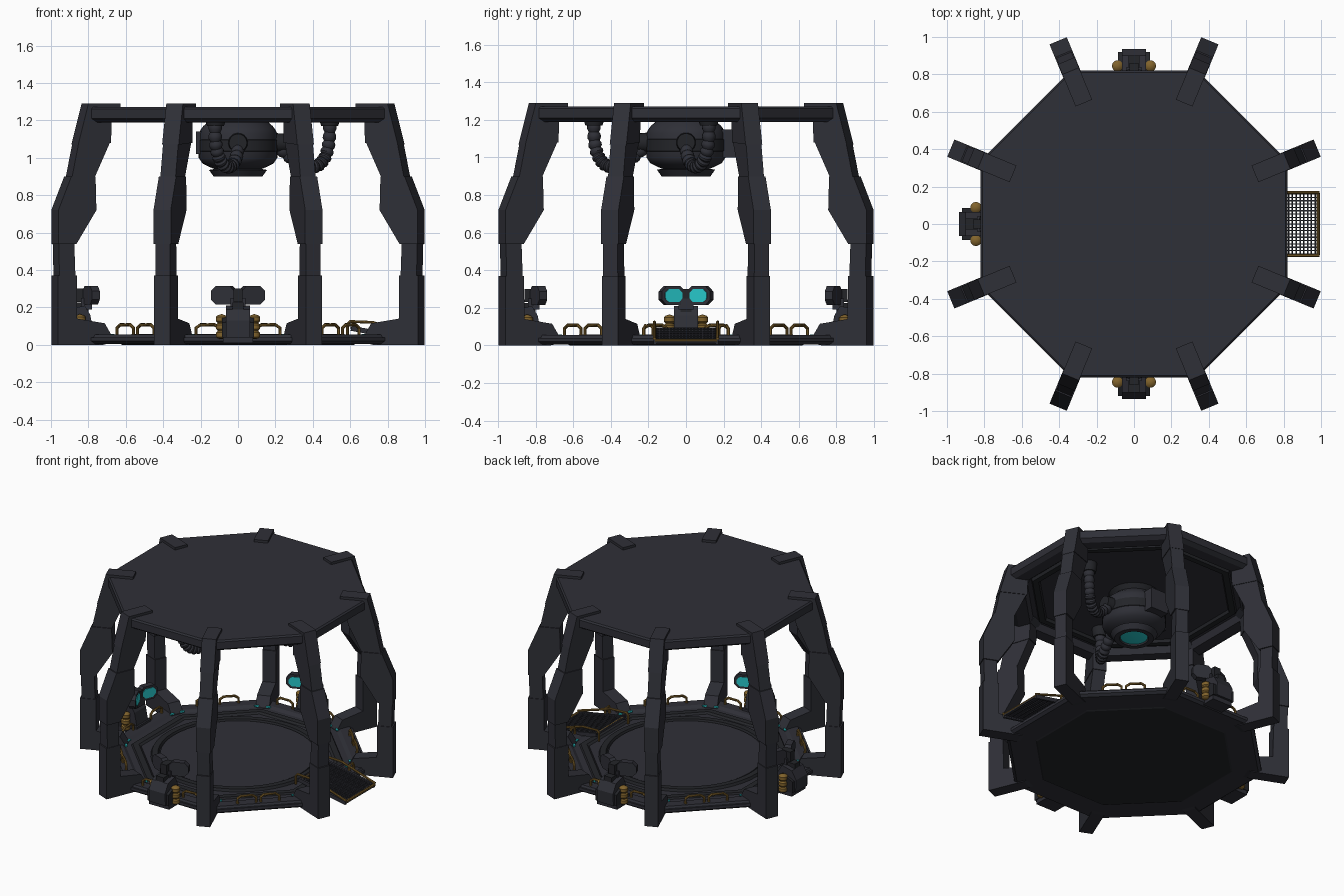
import bpy, bmesh, math
from mathutils import Matrix, Vector

if "Cube" in bpy.data.objects:
    bpy.data.objects.remove(bpy.data.objects["Cube"])

def material(name, c):
    m = bpy.data.materials.new(name)
    m.diffuse_color = (*c, 1)
    m.use_nodes = True
    m.node_tree.nodes["Principled BSDF"].inputs["Base Color"].default_value = m.diffuse_color
    return m

STEEL = material("dark steel", (0.028, 0.029, 0.038))
DARK = material("deep grey", (0.017, 0.018, 0.022))
GOLD = material("ochre", (0.22, 0.125, 0.025))
CYAN = material("cyan glow", (0.02, 0.58, 0.6))
C8 = math.cos(math.pi / 8)
I = Matrix.Identity(4)

def rz(deg):
    return Matrix.Rotation(math.radians(deg), 4, 'Z')

def add(name, bm, mat, mtx=I, smooth=False):
    bmesh.ops.remove_doubles(bm, verts=bm.verts, dist=1e-5)
    bmesh.ops.recalc_face_normals(bm, faces=bm.faces)
    me = bpy.data.meshes.new(name)
    bm.to_mesh(me)
    bm.free()
    me.materials.append(mat)
    ob = bpy.data.objects.new(name, me)
    bpy.context.collection.objects.link(ob)
    ob.matrix_world = mtx
    if smooth:
        bpy.ops.object.select_all(action='DESELECT')
        ob.select_set(True)
        bpy.context.view_layer.objects.active = ob
        bpy.ops.object.shade_smooth_by_angle(angle=math.radians(35))
    return ob

def put_box(bm, lo, hi):
    lo, hi = Vector(lo), Vector(hi)
    bmesh.ops.create_cube(bm, size=1, matrix=Matrix.Translation((lo + hi) / 2) @ Matrix.Diagonal((*(hi - lo), 1)))

def box(name, lo, hi, mat, mtx=I):
    bm = bmesh.new()
    put_box(bm, lo, hi)
    return add(name, bm, mat, mtx)

def prism(name, pts, width, mat, mtx=I):
    """XZ outline extruded along Y, centred."""
    bm = bmesh.new()
    a, b = [[bm.verts.new((x, s * width / 2, z)) for x, z in pts] for s in (-1, 1)]
    bm.faces.new(a)
    bm.faces.new(b)
    for i in range(len(pts)):
        j = (i + 1) % len(pts)
        bm.faces.new((a[i], a[j], b[j], b[i]))
    return add(name, bm, mat, mtx)

def lathe(name, prof, n, mat, mtx=I, loop=False):
    """Turned profile; eight sides use the apothem as radius."""
    bm = bmesh.new()
    k, off = (1 / C8, math.pi / 8) if n == 8 else (1, 0)
    vs = [bm.verts.new((r * k, 0, z)) for r, z in prof]
    es = [bm.edges.new((vs[i], vs[i + 1])) for i in range(len(vs) - 1)]
    if loop:
        es.append(bm.edges.new((vs[-1], vs[0])))
    bmesh.ops.rotate(bm, verts=vs, cent=(0, 0, 0), matrix=Matrix.Rotation(off, 3, 'Z'))
    bmesh.ops.spin(bm, geom=vs + es, cent=(0, 0, 0), axis=(0, 0, 1), angle=math.tau, steps=n)
    return add(name, bm, mat, mtx, n > 8)

def tube(name, pts, radii, n, mat, mtx=I, smooth=True):
    bm = bmesh.new()
    pts = [Vector(p) for p in pts]
    rings = []
    for i, p in enumerate(pts):
        d1 = (p - pts[i - 1]).normalized() if i else Vector()
        d2 = (pts[i + 1] - p).normalized() if i < len(pts) - 1 else Vector()
        t = (d1 + d2).normalized()
        u = t.cross(Vector((0.31, 0.9, 0.17))).normalized()
        w = t.cross(u)
        rings.append([bm.verts.new(p + radii[i] * (u * math.cos(math.tau * k / n) + w * math.sin(math.tau * k / n))) for k in range(n)])
    for a, b in zip(rings, rings[1:]):
        for k in range(n):
            bm.faces.new((a[k], a[(k + 1) % n], b[(k + 1) % n], b[k]))
    bm.faces.new(rings[0])
    bm.faces.new(rings[-1])
    return add(name, bm, mat, mtx, smooth)

def rail(name, pts, mtx=I, r=0.009):
    tube(name, pts, [r] * len(pts), 8, GOLD, mtx)

# Platform: octagonal slab, raised rim, inner kerb and round floor
lathe("platform_slab", [(0, 0.005), (0.80, 0.005), (0.82, 0.02), (0.82, 0.04), (0, 0.04)], 8, STEEL)
lathe("platform_underplate", [(0, 0), (0.62, 0), (0.64, 0.01), (0, 0.01)], 8, DARK)
lathe("platform_rim", [(0.81, 0.035), (0.80, 0.055), (0.73, 0.055), (0.70, 0.035)], 8, STEEL, loop=True)
lathe("inner_kerb", [(0.67, 0.035), (0.66, 0.052), (0.62, 0.052), (0.60, 0.035)], 8, DARK, loop=True)
lathe("floor_ring", [(0.58, 0.035), (0.57, 0.058), (0.53, 0.058), (0.52, 0.035)], 48, DARK, loop=True)
lathe("round_floor", [(0, 0.05), (0.515, 0.05), (0.52, 0.03)], 48, STEEL)

# Roof: octagonal slab with deep rim below
lathe("roof", [(0, 1.272), (0.81, 1.272), (0.82, 1.262), (0.82, 1.21), (0.79, 1.19), (0.71, 1.19),
               (0.69, 1.235), (0, 1.235)], 8, STEEL)
lathe("roof_inner_frame", [(0.66, 1.24), (0.65, 1.215), (0.61, 1.215), (0.60, 1.24)], 8, DARK, loop=True)

# Eight bent pillars in stepped segments
SEGMENTS = [
    ("pillar_foot", 0.092, [(1.06, 0), (1.06, 0.37), (0.952, 0.37), (0.95, 0.14), (0.79, 0.115), (0.75, 0.05), (0.75, 0.01), (0.8, 0)]),
    ("pillar_shin", 0.084, [(1.05, 0.36), (1.055, 0.55), (0.965, 0.55), (0.958, 0.36)]),
    ("pillar_knee", 0.1, [(1.06, 0.54), (1.06, 0.72), (0.985, 0.9), (0.845, 0.9), (0.84, 0.72), (0.955, 0.54)]),
    ("pillar_upper", 0.088, [(0.98, 0.89), (0.94, 1.08), (0.76, 1.08), (0.85, 0.89)]),
    ("pillar_head", 0.096, [(0.945, 1.07), (0.885, 1.29), (0.70, 1.29), (0.70, 1.25), (0.75, 1.2), (0.755, 1.08)]),
]
for i in range(8):
    for name, w, pts in SEGMENTS:
        prism(name, pts, w, STEEL, rz(22.5 + 45 * i))

# Low railings: two staples on each diagonal side, wider spaced on the others
for i in range(8):
    gap = 0.015 if i % 2 else 0.10
    for s in (-1, 1):
        a, b, y = s * gap, s * (gap + 0.125), 0.775
        if i == 0:
            a, b = s * 0.175, s * 0.225
        c = 0.2 * (b - a)
        rail("railing", [(y, a, 0.04), (y, a, 0.09), (y, a + c, 0.107), (y, b - c, 0.107), (y, b, 0.09), (y, b, 0.04)], rz(45 * i))
        # small edge lights
        box("edge_light", (0.70, s * 0.25 - 0.015, 0.05), (0.715, s * 0.25 + 0.015, 0.058), CYAN, rz(45 * i))

# Entry ramp with open grating
bm = bmesh.new()
for k in range(20):
    x = 0.39 * k / 19
    put_box(bm, (x - 0.003, -0.16, -0.006), (x + 0.003, 0.16, 0.006))
for k in range(19):
    y = -0.16 + 0.32 * k / 18
    put_box(bm, (0, y - 0.003, -0.006), (0.39, y + 0.003, 0.006))
for s in (-1, 1):
    put_box(bm, (0, s * 0.165 - 0.008, -0.015), (0.39, s * 0.165 + 0.008, 0.012))
add("ramp_grating", bm, STEEL, Matrix.Translation((0.605, 0, 0.09)) @ Matrix.Rotation(math.atan2(0.07, 0.38), 4, 'Y'))
for s in (-1, 1):
    y = s * 0.168
    rail("ramp_rail", [(0.585, y, 0.05), (0.585, y, 0.11), (0.60, y, 0.125), (0.72, y, 0.12), (0.99, y, 0.035)], r=0.008)
rail("ramp_top_bar", [(0.62, -0.16, 0.085), (0.62, 0.16, 0.085)])
rail("ramp_foot_bar", [(0.985, -0.165, 0.025), (0.985, 0.165, 0.025)])

# Three control consoles (front, left, back), modelled facing +y
def octo(w, h, c):
    return [(-w + c, -h), (w - c, -h), (w, -h + c), (w, h - c), (w - c, h), (-w + c, h), (-w, h - c), (-w, -h + c)]

for ang in (0, -90, 180):
    R = rz(ang)
    box("console_base", (-0.08, -0.91, 0.01), (0.08, -0.76, 0.07), STEEL, R)
    prism("console_body", [(-0.93, 0.04), (-0.935, 0.13), (-0.90, 0.19), (-0.82, 0.21), (-0.79, 0.16), (-0.77, 0.06)],
          0.13, STEEL, R @ rz(90))
    box("console_spine", (-0.03, -0.90, 0.05), (0.03, -0.80, 0.225), DARK, R)
    box("console_neck", (-0.04, -0.84, 0.19), (0.04, -0.78, 0.25), STEEL, R)
    box("console_hub", (-0.025, -0.86, 0.23), (0.025, -0.78, 0.30), DARK, R)
    for s in (-1, 1):
        S = R @ Matrix.Translation((s * 0.074, -0.785, 0.265)) @ rz(s * 22)
        prism("console_screen_case", octo(0.068, 0.05, 0.028), 0.045, STEEL, S)
        prism("console_screen", octo(0.05, 0.034, 0.02), 0.006, CYAN, S @ Matrix.Translation((0, 0.024, 0)))
        prism("console_side_fin", [(-0.92, 0.04), (-0.92, 0.12), (-0.86, 0.15), (-0.86, 0.04)], 0.02, DARK,
              R @ Matrix.Translation((s * 0.075, 0, 0)) @ rz(90))
        stack = [(0, 0.03)]
        for k in range(3):
            z = 0.035 + 0.042 * k
            stack += [(0.022, z), (0.03, z + 0.008), (0.03, z + 0.03), (0.022, z + 0.038)]
        lathe("console_canister", stack + [(0, 0.165)], 16, GOLD, R @ Matrix.Translation((s * 0.088, -0.845, 0)))

# Hanging scanner pod with lens
lathe("scanner_pod", [(0, 1.20), (0.15, 1.20), (0.185, 1.17), (0.20, 1.15), (0.21, 1.13), (0.21, 1.0), (0.19, 0.97),
                      (0.15, 0.95), (0.125, 0.94), (0.155, 0.935), (0.13, 0.90), (0.095, 0.90), (0.09, 0.915), (0, 0.915)], 32, STEEL)
lathe("scanner_band", [(0.205, 1.10), (0.214, 1.095), (0.214, 1.035), (0.205, 1.03)], 32, DARK, loop=True)
lathe("scanner_lens", [(0, 0.903), (0.06, 0.905), (0.09, 0.91), (0.09, 0.914), (0, 0.914)], 32, CYAN)
lathe("scanner_mount", [(0, 1.18), (0.13, 1.18), (0.17, 1.24), (0, 1.24)], 24, DARK)
box("scanner_rear_pack", (-0.07, 0.17, 1.0), (0.07, 0.265, 1.15), STEEL)
box("scanner_left_pack", (-0.225, -0.06, 1.02), (-0.17, 0.06, 1.14), STEEL)

# Ribbed hoses from roof to pod
def bezier(p, t):
    a, b, c, d = [Vector(q) for q in p]
    return a * (1 - t) ** 3 + b * 3 * t * (1 - t) ** 2 + c * 3 * t * t * (1 - t) + d * t ** 3

CTRL = [(-0.12, -0.49, 1.19), (-0.14, -0.50, 0.91), (0, -0.38, 0.88), (0, -0.20, 1.08)]
for flip in (False, True):
    ctrl = [(-y, -x, z) if flip else (x, y, z) for x, y, z in CTRL]
    n = 45
    tube("ribbed_hose", [bezier(ctrl, i / (n - 1)) for i in range(n)],
         [0.036 if i % 3 else 0.028 for i in range(n)], 14, STEEL)
    x, y, z = ctrl[0]
    lathe("hose_socket", [(0, 1.17), (0.045, 1.17), (0.055, 1.2), (0.055, 1.24), (0, 1.24)], 16, DARK, Matrix.Translation((x, y, 0)))
    x, y, z = ctrl[3]
    tube("hose_port", [(x * 0.9, y * 0.9, z), (x * 1.3, y * 1.3, z)], [0.055, 0.048], 16, DARK)
